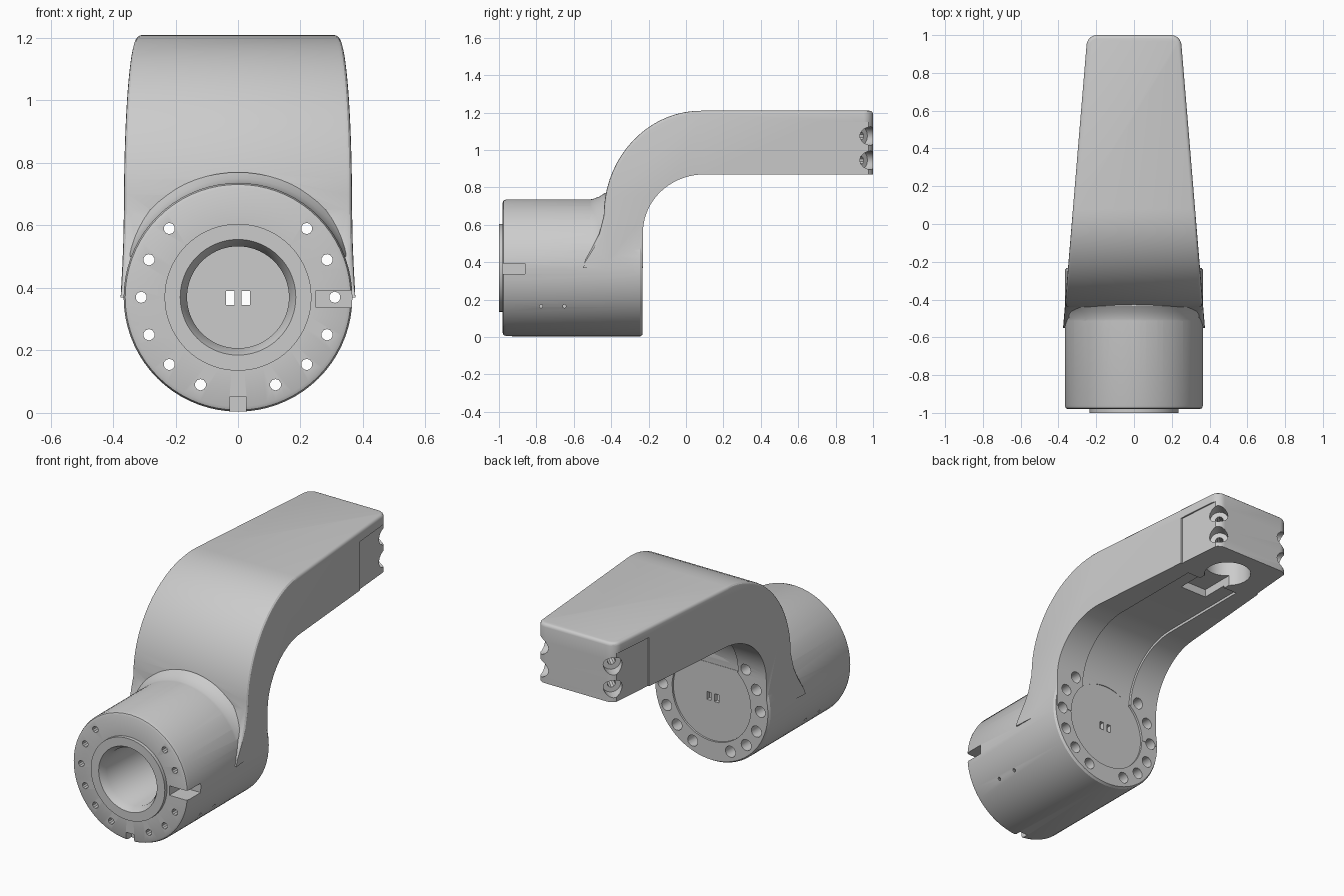
import bpy, bmesh, math
from mathutils import Matrix, Vector

if "Cube" in bpy.data.objects:
    bpy.data.objects.remove(bpy.data.objects["Cube"])

CZ = 0.37          # height of the barrel axis


def half_width(y):
    return 0.33 - 0.083 * y


def finish(name, bm):
    bmesh.ops.recalc_face_normals(bm, faces=bm.faces)
    me = bpy.data.meshes.new(name)
    bm.to_mesh(me)
    bm.free()
    ob = bpy.data.objects.new(name, me)
    bpy.context.collection.objects.link(ob)
    return ob


def loft(bm, a, b):
    n = len(a)
    va = [bm.verts.new(p) for p in a]
    vb = [bm.verts.new(p) for p in b]
    bm.faces.new(va)
    bm.faces.new(vb[::-1])
    for i in range(n):
        j = (i + 1) % n
        bm.faces.new((va[i], va[j], vb[j], vb[i]))


def prism(name, a, b):
    bm = bmesh.new()
    loft(bm, a, b)
    return finish(name, bm)


def box(name, x0, x1, y0, y1, z0, z1):
    base = [(x0, y0), (x1, y0), (x1, y1), (x0, y1)]
    return prism(name, [(x, y, z0) for x, y in base], [(x, y, z1) for x, y in base])


def lathe(name, pts, segs=72):
    """Solid of revolution about the barrel axis from (radius, y) points."""
    bm = bmesh.new()
    rings = [[bm.verts.new((r * math.cos(2 * math.pi * k / segs), y,
                            CZ + r * math.sin(2 * math.pi * k / segs)))
              for k in range(segs)] for r, y in pts]
    for p, q in zip(rings, rings[1:]):
        for k in range(segs):
            m = (k + 1) % segs
            bm.faces.new((p[k], p[m], q[m], q[k]))
    bm.faces.new(rings[0])
    bm.faces.new(rings[-1][::-1])
    return finish(name, bm)


def rod(name, start, end, r, segs=16):
    s, e = Vector(start), Vector(end)
    bm = bmesh.new()
    rot = (e - s).to_track_quat('Z', 'Y').to_matrix().to_4x4()
    bmesh.ops.create_cone(bm, cap_ends=True, segments=segs, radius1=r, radius2=r,
                          depth=(e - s).length,
                          matrix=Matrix.Translation((s + e) / 2) @ rot)
    return finish(name, bm)


def boolean(target, tool, op='DIFFERENCE'):
    m = target.modifiers.new("bool", 'BOOLEAN')
    m.operation, m.solver, m.object = op, 'EXACT', tool
    bpy.context.view_layer.objects.active = target
    bpy.ops.object.modifier_apply(modifier=m.name)
    bpy.data.objects.remove(tool)


def arc(cy, cz, ry, rz, a0, a1, n=18):
    return [(cy + ry * math.cos(math.radians(a0 + (a1 - a0) * i / n)),
             cz + rz * math.sin(math.radians(a0 + (a1 - a0) * i / n)))
            for i in range(n + 1)]


# barrel
body = lathe("crank_arm", [(0.235, -1.0), (0.235, -0.98), (0.35, -0.98), (0.361, -0.975),
                           (0.366, -0.96), (0.366, -0.245), (0.358, -0.232)])

# swan-neck arm: side outline with tapering width
outer = [(-0.55, 0.37), (-0.535, 0.42), (-0.50, 0.48), (-0.465, 0.55)] \
    + arc(0.08, 0.65, 0.52, 0.56, 180, 90)
inner = arc(0.10, 0.56, 0.33, 0.31, 90, 180)
outline = outer + [(1.0, 1.21), (1.0, 0.87)] + inner + [(-0.23, 0.37)]
bm = bmesh.new()
loft(bm, [(-half_width(y), y, z) for y, z in outline],
     [(half_width(y), y, z) for y, z in outline])
tip = [e for e in bm.edges if all(v.co.y > 0.99 for v in e.verts)
       and abs(e.verts[0].co.z - e.verts[1].co.z) > 0.1]
bmesh.ops.bevel(bm, geom=tip, offset=0.05, segments=6, profile=0.5, affect='EDGES')
bmesh.ops.recalc_face_normals(bm, faces=bm.faces)
on_outer = lambda v: v.co.z > 1.0 and v.co.y > 0.05 or v.co.y < -0.24 or \
    ((v.co.y - 0.08) / 0.52) ** 2 + ((v.co.z - 0.65) / 0.56) ** 2 > 0.98 and v.co.z > 0.9 and v.co.y < 0.1
rim = [e for e in bm.edges if all(on_outer(v) for v in e.verts)
       and e.calc_face_angle(0) > math.radians(50)
       and min(v.co.z for v in e.verts) > 0.4]
bmesh.ops.bevel(bm, geom=rim, offset=0.018, segments=3, profile=0.5, affect='EDGES')
arm = finish("arm", bm)
boolean(body, arm, 'UNION')

# blend between barrel and arm
fillet = lathe("fillet", [(0.362, -0.54), (0.368, -0.50), (0.38, -0.465),
                          (0.40, -0.435), (0.40, -0.36)])
boolean(fillet, box("clip", -0.345, 0.345, -1, 0, 0.5, 1), 'INTERSECT')
boolean(body, fillet, 'UNION')

cutters = []
# main bore and recessed rear cover
cutters.append(lathe("bore", [(0.19, -1.05), (0.185, -1.0), (0.163, -0.96), (0.163, -0.27)]))
cutters.append(lathe("rear_cover", [(0.25, -0.243), (0.25, -0.2)]))

# bolt circle with rear counterbores
bolts = [(0.31, 0.37)] + [(0.22, 0.59), (0.285, 0.49), (0.285, 0.25), (0.22, 0.155), (0.12, 0.09)]
for s in (-1, 1):
    for x, z in bolts:
        cutters.append(rod("bolt", (s * x, -1.1, z), (s * x, -0.2, z), 0.018, 10))
        cutters.append(rod("counterbore", (s * x, -0.32, z), (s * x, -0.19, z), 0.032))
    # cable slots in bore floor
    cutters.append(box("slot", s * 0.025 - 0.013, s * 0.025 + 0.013, -0.4, -0.15, 0.345, 0.39))
    # pin holes in barrel wall
    for y in (-0.775, -0.65):
        cutters.append(rod("pin", (s * 0.24, y, 0.165), (s * 0.5, y, 0.165), 0.009, 8))
    # side pads near the tip
    pad = [(s * (half_width(y) - 0.008), y) for y in (0.72, 1.05)] + [(s * 0.5, 1.05), (s * 0.5, 0.72)]
    cutters.append(prism("pad", [(x, y, 0.8) for x, y in pad], [(x, y, 1.15) for x, y in pad]))
    # corner screw pockets
    for z in (0.945, 1.075):
        cutters.append(rod("pocket", (s * 0.18, 0.935, z), (s * 0.36, 1.115, z), 0.05))
        cutters.append(rod("screw", (s * 0.13, 0.885, z), (s * 0.2, 0.955, z), 0.022, 10))

# barrel front notches
cutters.append(box("bottom_notch", -0.026, 0.026, -1.1, -0.93, -0.1, 0.052))
cutters.append(box("side_notch", 0.25, 0.5, -1.1, -0.86, 0.338, 0.392))

# shallow channel under the arm
chan = arc(0.10, 0.56, 0.345, 0.325, 180, 90) + [(0.66, 0.885), (0.66, 0.8), (0.1, 0.56)]
cutters.append(prism("channel", [(-0.17, y, z) for y, z in chan], [(0.17, y, z) for y, z in chan]))
# stepped pocket and round socket near the tip
cutters.append(box("step", -0.085, 0.085, 0.5, 0.78, 0.8, 0.93))
cutters.append(rod("socket", (0, 0.79, 0.8), (0, 0.79, 1.15), 0.125, 40))

for c in cutters:
    boolean(body, c)

for o in bpy.context.selected_objects:
    o.select_set(False)
body.select_set(True)
bpy.context.view_layer.objects.active = body
bpy.ops.object.shade_smooth_by_angle(angle=math.radians(30))
